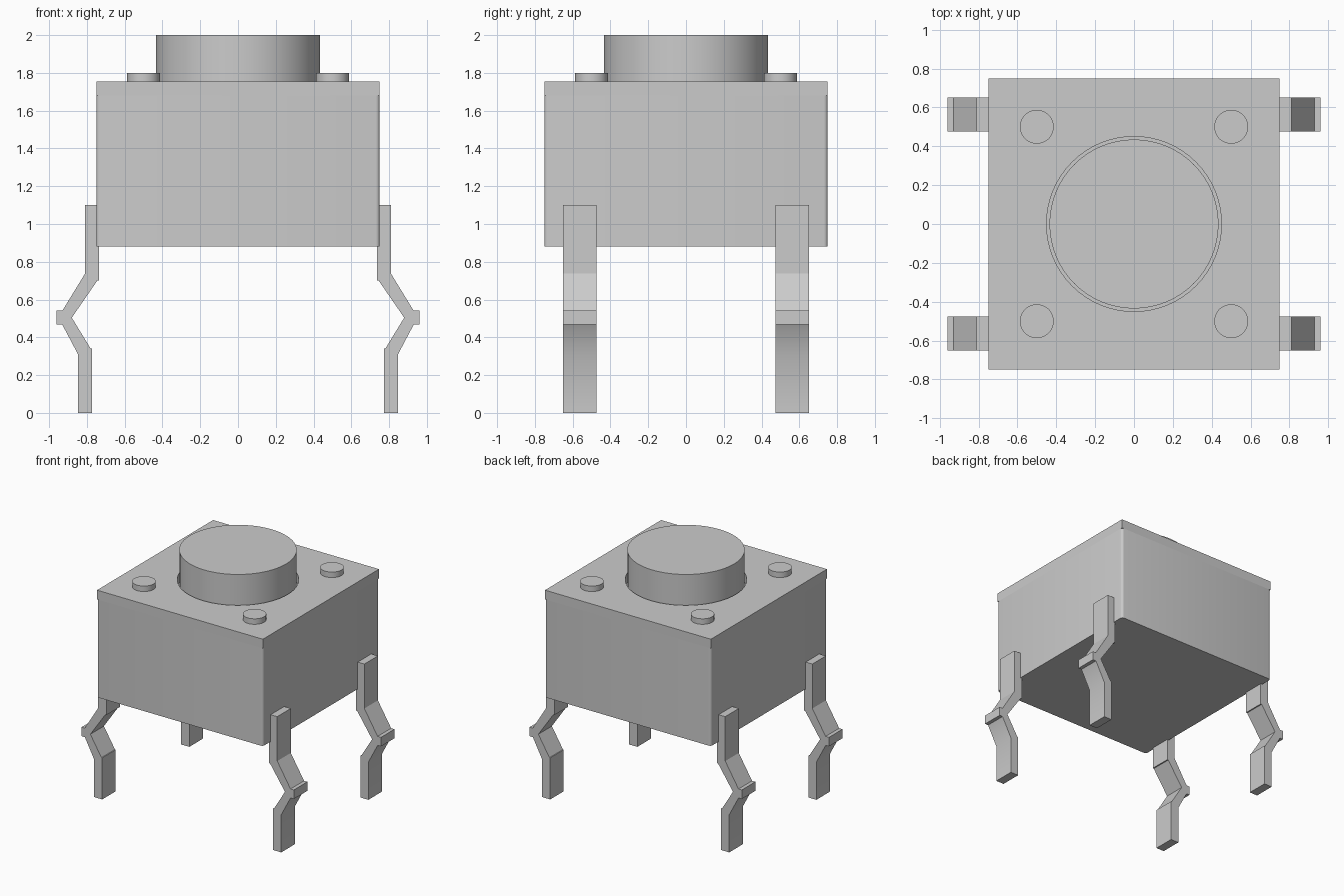
import bpy, bmesh, math

cube = bpy.data.objects.get("Cube")
if cube:
    bpy.data.objects.remove(cube, do_unlink=True)

grey = bpy.data.materials.new("plain grey")
grey.use_nodes = True
GREY = (0.6, 0.6, 0.6, 1)
grey.diffuse_color = GREY
grey.node_tree.nodes["Principled BSDF"].inputs["Base Color"].default_value = GREY


def activate(obj):
    bpy.ops.object.select_all(action='DESELECT')
    obj.select_set(True)
    bpy.context.view_layer.objects.active = obj


def finish(obj, name):
    obj.name = name
    obj.data.materials.clear()
    obj.data.materials.append(grey)
    activate(obj)
    bpy.ops.object.shade_smooth_by_angle(angle=math.radians(30))
    return obj


def box(size, z0, z1):
    bpy.ops.mesh.primitive_cube_add(size=1, location=(0, 0, (z0 + z1) / 2))
    obj = bpy.context.object
    obj.scale = (size, size, z1 - z0)
    bpy.ops.object.transform_apply(location=True, rotation=False, scale=True)
    return obj


def cylinder(radius, z0, z1, x=0, y=0, sides=64):
    bpy.ops.mesh.primitive_cylinder_add(
        vertices=sides, radius=radius, depth=z1 - z0, location=(x, y, (z0 + z1) / 2))
    return bpy.context.object


def mirror(obj):
    mod = obj.modifiers.new("Mirror", 'MIRROR')
    mod.use_axis = (True, True, False)


# Housing with rounded upright corners
TOP, RIM, BASE = 1.755, 1.68, 0.88
housing = box(1.5, BASE, RIM)
bm = bmesh.new()
bm.from_mesh(housing.data)
upright = [e for e in bm.edges if abs(e.verts[0].co.z - e.verts[1].co.z) > 0.1]
bmesh.ops.bevel(bm, geom=upright, offset=0.02, segments=4, profile=0.5, affect='EDGES')
bm.to_mesh(housing.data)
bm.free()
finish(housing, "housing")

# Square cover plate with a round opening
cover = box(1.5, RIM, TOP)
cutter = cylinder(0.45, RIM - 0.1, TOP + 0.1)
cut = cover.modifiers.new("Opening", 'BOOLEAN')
cut.object = cutter
cut.solver = 'EXACT'
activate(cover)
bpy.ops.object.modifier_apply(modifier=cut.name)
bpy.data.objects.remove(cutter, do_unlink=True)
finish(cover, "cover_plate")

# Push button
finish(cylinder(0.435, RIM - 0.02, 2.0), "push_button")

# Four rivet heads
for side, x in (("left", 0.5), ("right", -0.5)):
    for end, y in (("front", -0.5), ("back", 0.5)):
        finish(cylinder(0.087, TOP - 0.02, 1.8, x, y, 40), f"rivet_{end}_{side}")

# Bent legs: one side profile extruded, then mirrored
profile = [(0.81, 1.10), (0.735, 1.10), (0.735, 0.70), (0.745, 0.70), (0.88, 0.504),
           (0.78, 0.34), (0.773, 0.34), (0.773, 0), (0.846, 0), (0.846, 0.308),
           (0.93, 0.467), (0.96, 0.467), (0.96, 0.541), (0.93, 0.541), (0.81, 0.737)]
mesh = bpy.data.meshes.new("legs")
bm = bmesh.new()
face = bm.faces.new([bm.verts.new((x, 0.475, z)) for x, z in profile])
swept = bmesh.ops.extrude_face_region(bm, geom=[face])["geom"]
bmesh.ops.translate(bm, vec=(0, 0.175, 0),
                    verts=[g for g in swept if isinstance(g, bmesh.types.BMVert)])
bmesh.ops.recalc_face_normals(bm, faces=bm.faces[:])
bm.to_mesh(mesh)
bm.free()
legs = bpy.data.objects.new("legs", mesh)
bpy.context.collection.objects.link(legs)
finish(legs, "legs")
mirror(legs)
